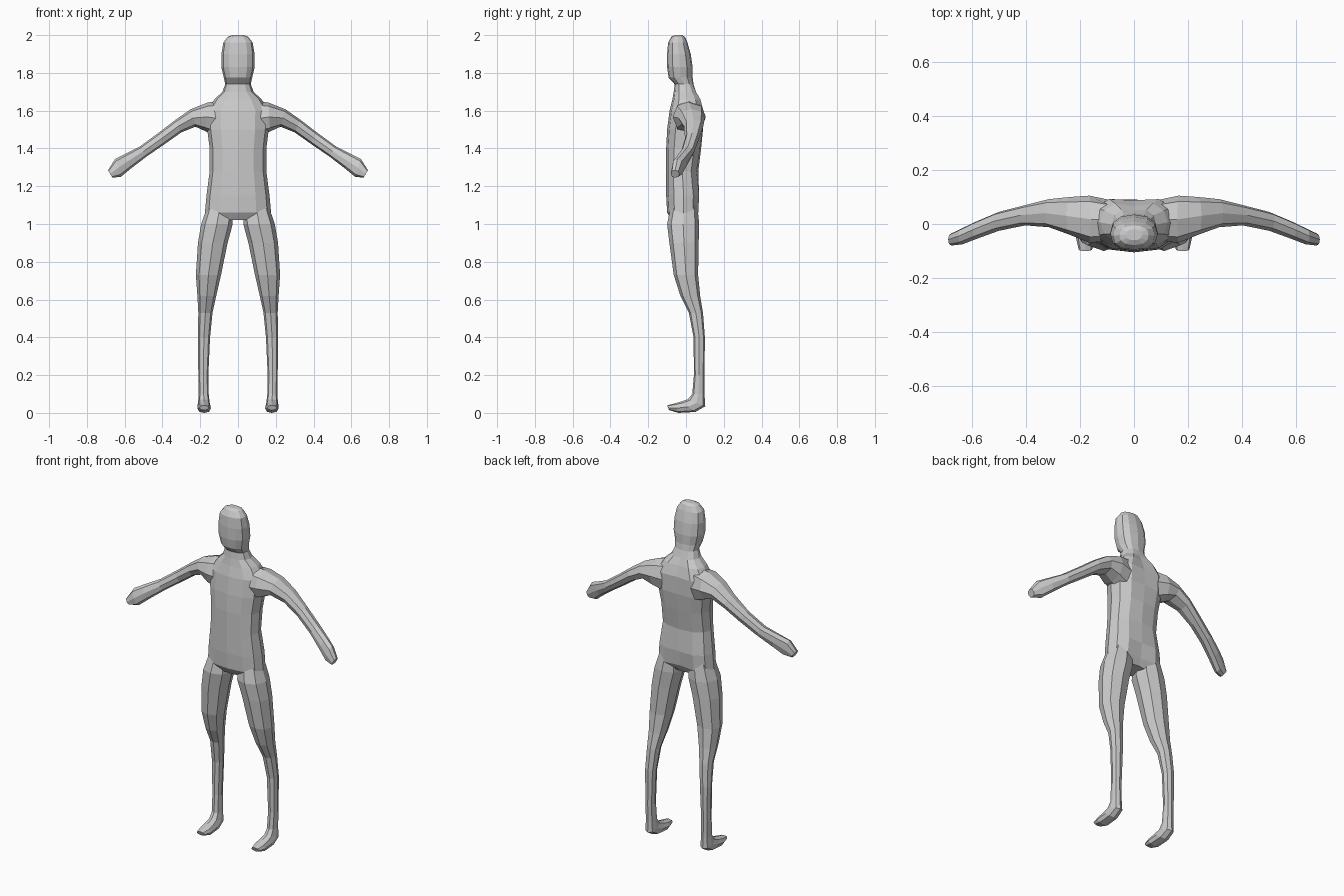
import bpy, bmesh, math
from mathutils import Vector


def loft(name, rings, n, power=0.85):
    """Skin closed rings given as (centre, side half-axis, back half-axis, back groove)."""
    bm = bmesh.new()
    loops = []
    for c, u, v, groove in rings:
        loop = []
        for i in range(n):
            a = 2 * math.pi * i / n
            cu, sv = math.cos(a), math.sin(a)
            cu = math.copysign(abs(cu) ** power, cu) if abs(cu) > 1e-6 else 0
            sv = math.copysign(abs(sv) ** power, sv) if abs(sv) > 1e-6 else 0
            p = c + u * cu + v * sv
            if i == n // 4:
                p -= v.normalized() * groove
            loop.append(bm.verts.new(p))
        loops.append(loop)
    for a, b in zip(loops, loops[1:]):
        for i in range(n):
            j = (i + 1) % n
            bm.faces.new((a[i], a[j], b[j], b[i]))
    bm.faces.new(loops[0])
    bm.faces.new(loops[-1])
    bmesh.ops.recalc_face_normals(bm, faces=bm.faces)
    mesh = bpy.data.meshes.new(name)
    bm.to_mesh(mesh)
    bm.free()
    ob = bpy.data.objects.new(name, mesh)
    bpy.context.collection.objects.link(ob)
    return ob


# Torso, neck and head: z, half width, front y, back y, groove
torso = [
    (1.02, .10, -.075, .04, 0), (1.06, .175, -.10, .075, .02),
    (1.15, .167, -.105, .08, .012), (1.28, .15, -.105, .065, 0),
    (1.40, .15, -.105, .085, .005), (1.50, .163, -.10, .10, .01),
    (1.60, .165, -.087, .103, .015), (1.66, .125, -.072, .085, .02),
    (1.70, .082, -.065, .06, .01), (1.74, .068, -.06, .04, 0),
    (1.775, .075, -.092, .035, 0), (1.83, .088, -.10, .035, 0),
    (1.90, .088, -.10, .025, 0), (1.96, .078, -.095, .008, 0),
    (1.99, .055, -.078, -.005, 0), (2.0, .03, -.06, -.02, 0),
]
body = loft("body", [
    (Vector((0, (f + b) / 2, z)), Vector((w, 0, 0)), Vector((0, (b - f) / 2, 0)), g)
    for z, w, f, b, g in torso], 12)

# Leg and foot: inner x, outer x, back (y, z), front (y, z)
leg = [
    (.03, .16, .06, 1.10, -.08, 1.10), (.028, .195, .07, 1.0, -.10, 1.0),
    (.055, .212, .067, .90, -.088, .90), (.09, .223, .064, .73, -.065, .73),
    (.115, .215, .075, .62, -.03, .62), (.135, .21, .09, .53, .015, .53),
    (.148, .213, .10, .40, .04, .40), (.157, .21, .098, .20, .042, .20),
    (.155, .208, .098, .10, .033, .10), (.15, .212, .102, .035, .01, .072),
    (.145, .215, .05, .005, -.025, .06), (.143, .215, -.04, 0, -.06, .05),
    (.155, .205, -.09, .015, -.10, .04),
]
legs = loft("legs", [
    (Vector(((i + o) / 2, (by + fy) / 2, (bz + fz) / 2)), Vector(((o - i) / 2, 0, 0)),
     Vector((0, (by - fy) / 2, (bz - fz) / 2)), 0)
    for i, o, by, bz, fy, fz in leg], 8)

# Arm: top (x, z), underside (x, z), front y, back y
arm = [
    (.06, 1.66, .08, 1.45, -.06, .085), (.16, 1.643, .17, 1.49, -.07, .105),
    (.25, 1.608, .225, 1.515, -.04, .10), (.33, 1.552, .30, 1.485, -.012, .092),
    (.42, 1.483, .385, 1.425, -.005, .07), (.52, 1.41, .48, 1.36, -.025, .045),
    (.60, 1.37, .565, 1.295, -.055, .01), (.65, 1.345, .62, 1.25, -.075, -.015),
    (.688, 1.285, .665, 1.245, -.08, -.035),
]
arms = loft("arms", [
    (Vector(((tx + lx) / 2, (f + b) / 2, (tz + lz) / 2)), Vector((0, (b - f) / 2, 0)),
     Vector(((tx - lx) / 2, 0, (tz - lz) / 2)), 0)
    for tx, tz, lx, lz, f, b in arm], 8)

# Mirror the limbs and merge everything into one skin
for limb in (legs, arms):
    limb.modifiers.new("mirror", 'MIRROR').use_mirror_merge = False
    union = body.modifiers.new("union", 'BOOLEAN')
    union.operation = 'UNION'
    union.solver = 'EXACT'
    union.object = limb
bpy.context.view_layer.update()
skin = bpy.data.meshes.new_from_object(body.evaluated_get(bpy.context.evaluated_depsgraph_get()))
body.modifiers.clear()
body.data = skin
for limb in (legs, arms):
    bpy.data.objects.remove(limb)
